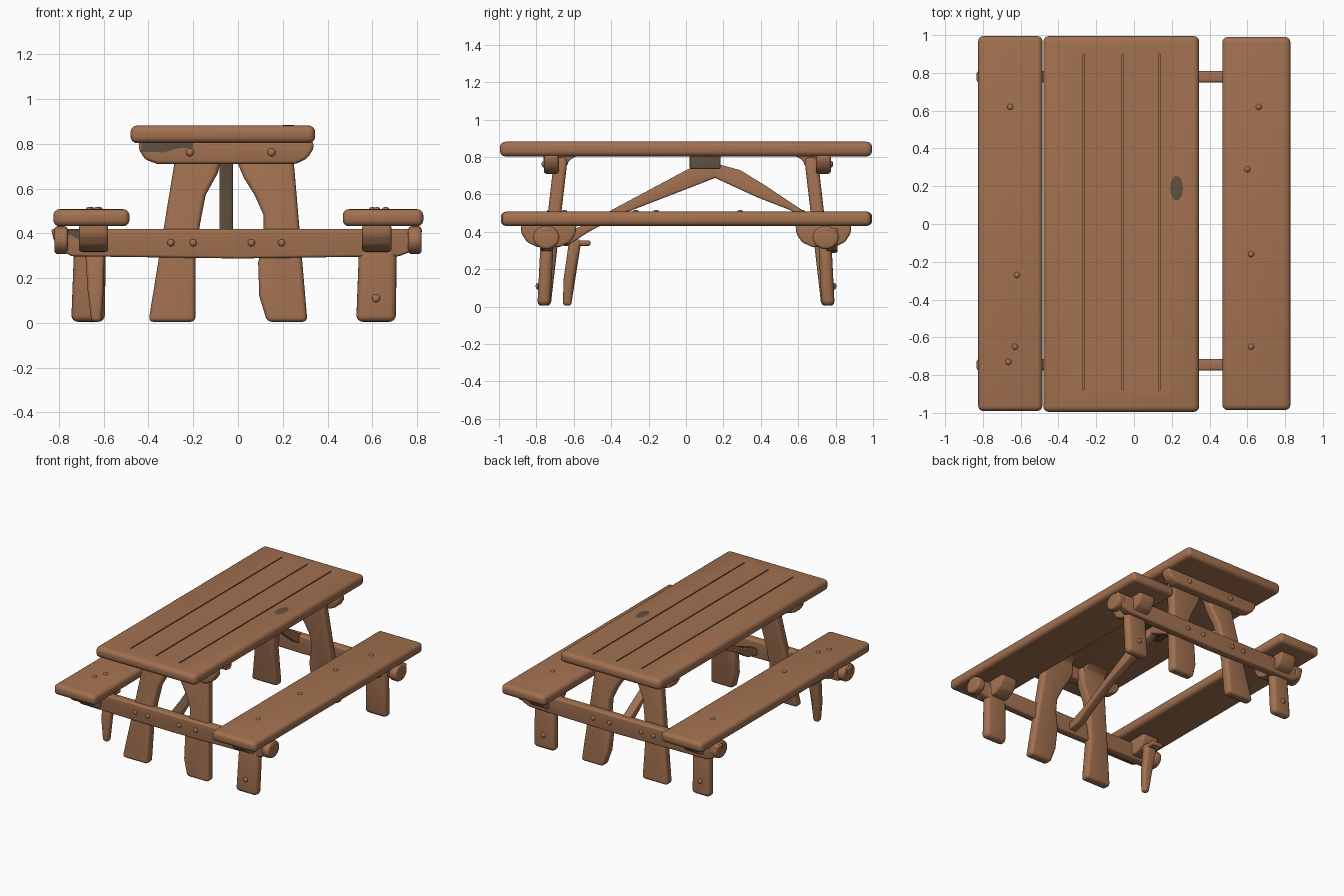
import bpy, bmesh, math
from mathutils import Vector

if "Cube" in bpy.data.objects:
    bpy.data.objects.remove(bpy.data.objects["Cube"])


def material(name, col):
    m = bpy.data.materials.new(name)
    m.diffuse_color = (*col, 1)
    m.use_nodes = True
    m.node_tree.nodes["Principled BSDF"].inputs["Base Color"].default_value = m.diffuse_color
    return m


WOOD = material("brown wood", (0.36, 0.165, 0.08))
DARK = material("dark wood", (0.12, 0.08, 0.052))


def finish(name, bm, mat=WOOD):
    bmesh.ops.recalc_face_normals(bm, faces=bm.faces)
    me = bpy.data.meshes.new(name)
    bm.to_mesh(me)
    bm.free()
    me.materials.append(mat)
    ob = bpy.data.objects.new(name, me)
    bpy.context.collection.objects.link(ob)
    smooth(ob)
    return ob


def smooth(ob):
    bpy.ops.object.select_all(action='DESELECT')
    ob.select_set(True)
    bpy.context.view_layer.objects.active = ob
    bpy.ops.object.shade_smooth_by_angle(angle=math.radians(35))


def prism(name, pts, axis, lo, hi, bevel=0.02, warp=None, mat=WOOD):
    """Extrude a 2D profile (x,z along y) or (y,z along x) and round its edges."""
    bm = bmesh.new()
    def at(p, d):
        return (p[0], d, p[1]) if axis == 'y' else (d, p[0], p[1])
    a = [bm.verts.new(at(p, lo)) for p in pts]
    b = [bm.verts.new(at(p, hi)) for p in pts]
    bm.faces.new(a)
    bm.faces.new(b)
    for i in range(len(pts)):
        j = (i + 1) % len(pts)
        bm.faces.new((a[i], a[j], b[j], b[i]))
    bmesh.ops.recalc_face_normals(bm, faces=bm.faces)
    if bevel:
        edges = [e for e in bm.edges if e.calc_face_angle(0) > 0.45]
        bmesh.ops.bevel(bm, geom=edges, offset=bevel, segments=4, profile=0.5,
                        affect='EDGES', clamp_overlap=True)
    if warp:
        for v in bm.verts:
            v.co = warp(v.co)
    return finish(name, bm, mat)


def box(name, x0, x1, y0, y1, z0, z1, bevel=0.02, warp=None, mat=WOOD):
    return prism(name, [(x0, z0), (x1, z0), (x1, z1), (x0, z1)], 'y', y0, y1, bevel, warp, mat)


def ball(name, loc, scale, mat=WOOD, seg=12):
    bm = bmesh.new()
    bmesh.ops.create_uvsphere(bm, u_segments=seg, v_segments=8, radius=1)
    for v in bm.verts:
        v.co = Vector([c * s + l for c, s, l in zip(v.co, scale, loc)])
    return finish(name, bm, mat)


# Tabletop with three plank grooves
top = box("tabletop", -0.48, 0.345, -0.995, 0.995, 0.803, 0.882, 0.03)
for gx in (-0.265, -0.06, 0.135):
    cut = box("groove_cutter", gx - 0.004, gx + 0.004, -0.88, 0.9, 0.874, 0.9, 0)
    mod = top.modifiers.new("groove", 'BOOLEAN')
    mod.operation = 'DIFFERENCE'
    mod.object = cut
    bpy.ops.object.select_all(action='DESELECT')
    bpy.context.view_layer.objects.active = top
    bpy.ops.object.modifier_apply(modifier=mod.name)
    bpy.data.objects.remove(cut)
smooth(top)
# Dark knot on the tabletop
ball("knot", (0.225, 0.19, 0.881), (0.036, 0.07, 0.003), DARK, 20)

# Benches
box("left_bench", -0.825, -0.485, -0.99, 0.995, 0.432, 0.508, 0.028)
box("right_bench", 0.468, 0.828, -0.985, 0.99, 0.432, 0.508, 0.028)
for x, y in ((-0.655, 0.62), (-0.62, -0.27), (-0.63, -0.65), (-0.665, -0.73),
             (0.66, 0.62), (0.6, 0.29), (0.62, -0.16), (0.62, -0.65)):
    ball("bench_bolt", (x, y, 0.507), (0.016, 0.016, 0.011))

LEFT_LEG = [(-0.40, 0.005), (-0.19, 0.005), (-0.19, 0.3), (-0.17, 0.44), (-0.145, 0.57),
            (-0.09, 0.67), (-0.07, 0.75), (-0.07, 0.8), (-0.28, 0.8), (-0.285, 0.71)]
RIGHT_LEG = [(0.31, 0.005), (0.25, 0.71), (0.24, 0.8), (0.0, 0.8), (0.0, 0.71),
             (0.025, 0.65), (0.075, 0.57), (0.115, 0.48), (0.115, 0.38), (0.09, 0.27),
             (0.095, 0.12), (0.13, 0.005)]
TOP_BEAM = [(-0.445, 0.81), (-0.44, 0.77), (-0.415, 0.73), (-0.36, 0.71), (0.26, 0.71),
            (0.31, 0.735), (0.335, 0.775), (0.34, 0.81)]
LOW_BEAM = [(-0.835, 0.42), (-0.825, 0.375), (-0.79, 0.32), (-0.74, 0.298), (0, 0.288),
            (0.72, 0.298), (0.775, 0.32), (0.81, 0.37), (0.825, 0.42)]

for end, s, yb, yt in (("front", -1, 0.745, 0.72), ("back", 1, 0.78, 0.735)):
    # Cross beams under the top and the benches
    prism(end + "_top_beam", TOP_BEAM, 'y', s * yt - 0.04, s * yt + 0.04, 0.016)
    prism(end + "_low_beam", LOW_BEAM, 'y', s * yb - 0.031, s * yb + 0.031, 0.012)

    # Splayed main legs leaning outward toward the ground
    def lean(co):
        return Vector((co.x, co.y + s * (0.76 - 0.115 * co.z), co.z))
    prism(end + "_left_leg", LEFT_LEG, 'y', -0.036, 0.036, 0.022, lean)
    prism(end + "_right_leg", RIGHT_LEG, 'y', -0.036, 0.036, 0.022, lean)
    # Curved gussets where the legs meet the top
    gusset = [(0.70, 0.81), (0.71, 0.68), (0.65, 0.68), (0.643, 0.74), (0.625, 0.78),
              (0.60, 0.798), (0.57, 0.81)]
    for x0, x1 in ((-0.27, -0.09), (0.02, 0.23)):
        prism(end + "_gusset", [(s * y, z) for y, z in gusset], 'x', x0, x1, 0.006)

    # Rounded bench brackets and the round beam ends
    c = s * 0.735
    bracket = [(c - 0.15, 0.44), (c - 0.145, 0.39), (c - 0.115, 0.345), (c - 0.06, 0.318),
               (c + 0.06, 0.318), (c + 0.115, 0.345), (c + 0.145, 0.39), (c + 0.15, 0.44)]
    disc = [(c + s * 0.012 + 0.07 * math.cos(t * math.pi / 12),
             0.37 + 0.062 * math.sin(t * math.pi / 12)) for t in range(24)]
    for side, x in (("left", -0.645), ("right", 0.62)):
        prism(f"{end}_{side}_bracket", bracket, 'x', x - 0.065, x + 0.065, 0.014)
        o = math.copysign(1, x)
        prism(f"{end}_{side}_beam_end", disc, 'x', *sorted((o * 0.76, o * 0.82)), 0.015)

    # Bolts on the beams
    for x in (-0.30, -0.20, 0.06, 0.195):
        ball("beam_bolt", (x, s * (yb + 0.031), 0.358), (0.016, 0.012, 0.016))
    for x in (-0.215, 0.15):
        ball("top_beam_bolt", (x, s * (yt + 0.04), 0.762), (0.018, 0.012, 0.018))


# Short bench legs
def bench_leg(name, x0, x1, s):
    def lean(co):
        return Vector((co.x, co.y + s * (0.76 - 0.05 * co.z), co.z))
    prism(name, [(x0, 0.005), (x1, 0.005), (x1 + 0.005, 0.4), (x0 + 0.015, 0.4)],
          'y', -0.035, 0.035, 0.03, lean)
    xm = (x0 + x1) / 2
    ball("leg_bolt", (xm, s * 0.792, 0.11), (0.018, 0.012, 0.018))


bench_leg("front_right_bench_leg", 0.528, 0.705, -1)
bench_leg("back_right_bench_leg", 0.528, 0.705, 1)
bench_leg("back_left_bench_leg", -0.745, -0.595, 1)
# The odd thin tapered leg at the front left
prism("front_left_bench_leg", [(-0.655, 0.005), (-0.61, 0.005), (-0.6, 0.15), (-0.595, 0.36),
      (-0.685, 0.36), (-0.672, 0.15)], 'y', -0.025, 0.025, 0.018,
      lambda co: Vector((co.x, co.y * (0.9 + 1.2 * co.z) - 0.635 + 0.35 * co.z ** 2, co.z)))
box("front_left_spur", -0.69, -0.6, -0.66, -0.51, 0.325, 0.355, 0.012)

# Long diagonal braces meeting at a block under the top
front_brace = prism("front_brace", [(0.16, 0.69), (-0.33, 0.50), (-0.52, 0.4), (-0.62, 0.335),
                    (-0.73, 0.31), (-0.73, 0.36), (-0.56, 0.43), (-0.41, 0.51), (0.02, 0.74),
                    (0.16, 0.76)], 'x', -0.083, -0.022, 0.01)
front_brace.data.materials.append(DARK)
for p in front_brace.data.polygons:
    if p.normal.z > 0.6:
        p.material_index = 1
prism("back_brace", [(0.13, 0.70), (0.38, 0.585), (0.56, 0.515), (0.66, 0.43), (0.78, 0.34),
      (0.78, 0.42), (0.6, 0.53), (0.42, 0.65), (0.29, 0.73), (0.16, 0.765)],
      'x', -0.083, -0.022, 0.01)
box("brace_block", -0.2, 0.1, 0.02, 0.185, 0.735, 0.81, 0.01, mat=DARK)

# Dark worn patches on the front beams
prism("top_beam_patch", [(-0.43, 0.765), (-0.33, 0.762), (-0.27, 0.78), (-0.2, 0.782),
      (-0.2, 0.803), (-0.43, 0.803)], 'y', -0.763, -0.756, 0, mat=DARK)
prism("low_beam_patch", [(-0.79, 0.415), (-0.70, 0.365), (-0.70, 0.415)],
      'y', -0.779, -0.772, 0, mat=DARK)
